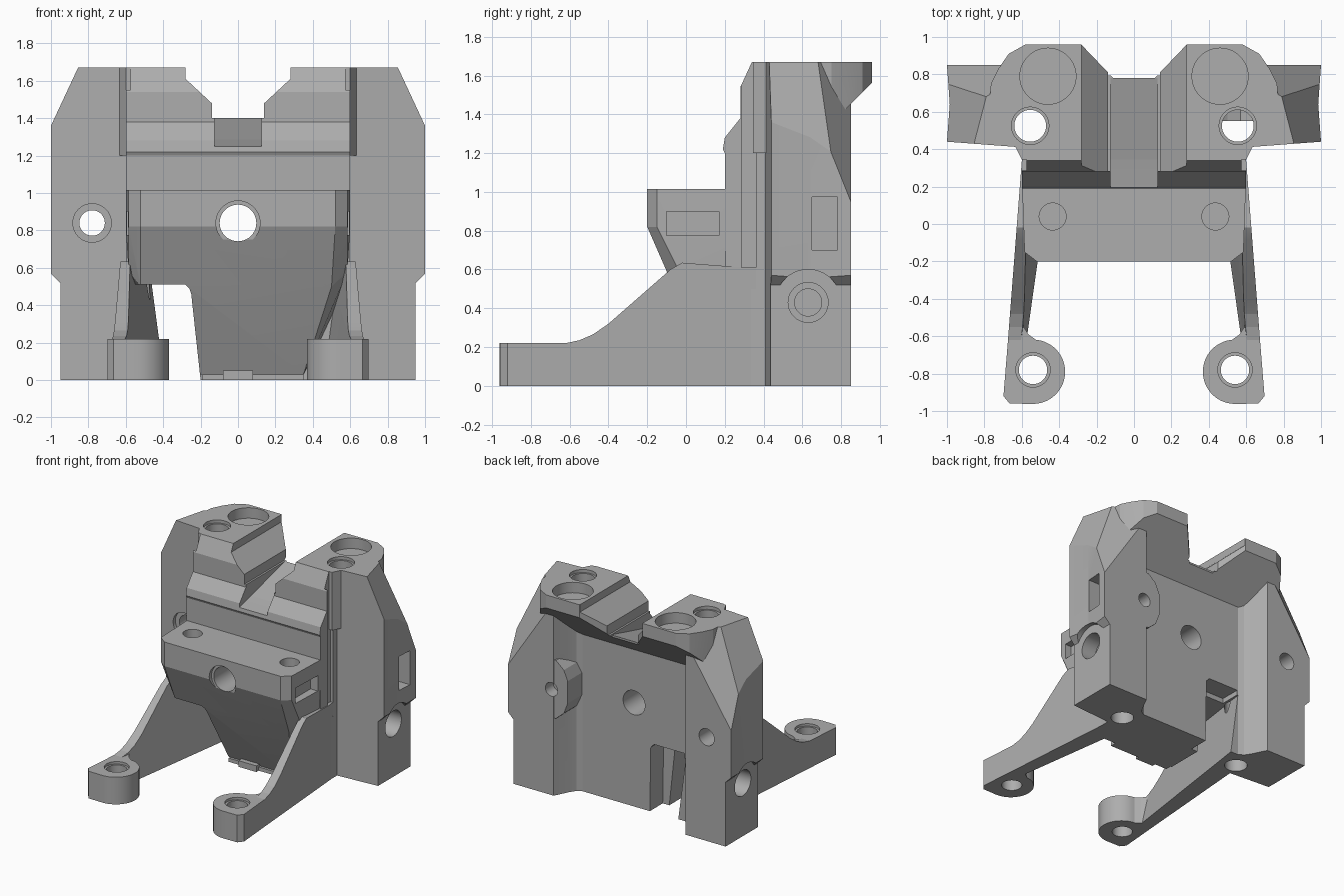
import bpy, bmesh, math

old = bpy.data.objects.get("Cube")
if old:
    bpy.data.objects.remove(old, do_unlink=True)

grey = bpy.data.materials.new("machined grey")
grey.use_nodes = True
tone = (0.42, 0.42, 0.42, 1)
grey.diffuse_color = tone
shader = next(n for n in grey.node_tree.nodes if n.type == "BSDF_PRINCIPLED")
shader.inputs["Base Color"].default_value = tone


def finish(name, bm):
    bm.normal_update()
    bmesh.ops.recalc_face_normals(bm, faces=bm.faces)
    mesh = bpy.data.meshes.new(name)
    bm.to_mesh(mesh)
    bm.free()
    mesh.materials.append(grey)
    ob = bpy.data.objects.new(name, mesh)
    bpy.context.collection.objects.link(ob)
    return ob


def prism(name, outline, axis, a, b, s=1, planes=()):
    """Extrude an outline along an axis, then slice it by (point, outward normal) planes."""
    place = {"x": lambda p, t: (t, p[0], p[1]),
             "y": lambda p, t: (p[0], t, p[1]),
             "z": lambda p, t: (p[0], p[1], t)}[axis]
    bm = bmesh.new()
    low = [bm.verts.new(place(p, a)) for p in outline]
    high = [bm.verts.new(place(p, b)) for p in outline]
    bm.faces.new(low)
    bm.faces.new(high)
    for i in range(len(low)):
        j = (i + 1) % len(low)
        bm.faces.new((low[i], low[j], high[j], high[i]))
    for co, no in planes:
        geom = bm.verts[:] + bm.edges[:] + bm.faces[:]
        bmesh.ops.bisect_plane(bm, geom=geom, plane_co=co, plane_no=no, clear_outer=True)
        bmesh.ops.holes_fill(bm, edges=[e for e in bm.edges if e.is_boundary])
    for v in bm.verts:
        v.co.x *= s
    return finish(name, bm)


def rect(x0, y0, x1, y1):
    return [(x0, y0), (x1, y0), (x1, y1), (x0, y1)]


def arc(cx, cy, r, start, end, n):
    angles = [math.radians(start + (end - start) * i / n) for i in range(n + 1)]
    return [(cx + r * math.cos(t), cy + r * math.sin(t)) for t in angles]


def rod(name, cx, cy, r, axis, a, b, s=1):
    return prism(name, arc(cx, cy, r, 0, 360, 40)[:-1], axis, a, b, s)


def cut(ob, cutters):
    bpy.context.view_layer.objects.active = ob
    for c in cutters:
        m = ob.modifiers.new("cut", "BOOLEAN")
        m.operation = "DIFFERENCE"
        m.solver = "EXACT"
        m.object = c
        bpy.ops.object.modifier_apply(modifier=m.name)


# Central wall with stepped, sloping front
body = prism("central_wall", [(0.2, 0), (0.2, 1.2), (0.19, 1.22), (0.2, 1.28), (0.28, 1.38),
             (0.28, 1.54), (0.34, 1.67), (0.665, 1.67), (0.665, 0)], "x", -0.6, 0.6)

# Overhanging top cap, underside sloped
half = [(0.6, 0.345), (0.77, 0.68), (0.765, 0.75), (0.725, 0.83), (0.67, 0.91), (0.58, 0.96)]
cap = prism("top_cap", half + [(-x, y) for x, y in reversed(half)], "z", 1.2, 1.67,
            planes=[((0, 0.665, 1.27), (0, 1, -1))])

# Front block tapering down to the wall foot
bm = bmesh.new()
points = [(0.5, -0.06, 0.5), (0.35, 0.17, 0.03), (0.35, 0.25, 0.03), (0.58, 0.25, 0.5),
          (-0.52, -0.06, 0.5), (-0.2, 0.17, 0.03), (-0.2, 0.25, 0.03), (-0.58, 0.25, 0.5)]
for s in (1, -1):
    points.append((s * 0.585, -0.03, 0.58))
    for z in (0.82, 1.015):
        points += [(s * 0.6, 0.25, z), (s * 0.585, -0.15, z), (s * 0.52, -0.2, z)]
bmesh.ops.convex_hull(bm, input=[bm.verts.new(p) for p in points])
bmesh.ops.delete(bm, geom=[v for v in bm.verts if not v.link_faces], context="VERTS")
block = finish("front_block", bm)

foot_plate = prism("wall_foot_plate", rect(-0.19, 0.15, 0.35, 0.3), "z", 0, 0.03)
foot_tab = prism("wall_foot_tab", rect(-0.08, 0.12, 0.08, 0.3), "z", 0, 0.05)
boss = prism("rear_boss", [(0.65, 1.1), (0.57, 1.1), (0.5, 1.04), (0.465, 0.96), (0.465, 0.78),
             (0.5, 0.69), (0.57, 0.63), (0.65, 0.63)], "y", 0.55, 0.849)

# Side columns, legs and feet
columns, legs, feet = [], [], []
for s, side in ((1, "left"), (-1, "right")):
    columns.append(prism(side + "_column",
        [(0.46, 0.665), (0.5, 0.685), (0.53, 0.73), (0.59, 0.85), (1, 0.85), (0.985, 0.64),
         (1, 0.44), (0.6, 0.41), (0.48, 0.5)],
        "z", 0, 1.67, s,
        [((1, 0.44, 1.36), (0.0713, 0.0186, 0.0339)), ((1, 0.85, 0.95), (0.0331, 0.0525, 0.022))]))
    legs.append(prism(side + "_leg",
        [(-0.9, 0), (-0.9, 0.22), (-0.62, 0.22), (-0.55, 0.235), (-0.48, 0.265), (-0.4, 0.32),
         (-0.08, 0.6), (-0.02, 0.635), (0.3, 0.61), (0.66, 0.61), (0.66, 0)], "x", 0.3, 0.8, s,
        [((0.7, -0.96, 0), (1.36, 0.105, 0)), ((0.515, -0.2, 0), (-0.233, -0.033, 0.031))]))
    feet.append(prism(side + "_foot",
        [(0.698, -0.92), (0.665, -0.96)] + arc(0.54, -0.79, 0.172, 270, 95, 20)
        + [(0.565, -0.59), (0.59, -0.55), (0.6, -0.5), (0.664, -0.5)], "z", 0, 0.22, s))

# Valley and channel between the towers
valley = prism("valley", [(-0.28, 1.8), (-0.28, 1.61), (-0.14, 1.48), (-0.14, 1.4),
               (0.14, 1.4), (0.14, 1.48), (0.28, 1.61), (0.28, 1.8)], "y", -0.1, 1.2)
channel = prism("channel", [(0, 1.23), (0.2, 1.25), (0.78, 1.4), (1.1, 1.42), (1.1, 1.8), (0, 1.8)],
                "x", -0.125, 0.125)
rear_vee = prism("rear_vee", [(-0.11, 0.78), (0.11, 0.78), (0.34, 1.02), (-0.34, 1.02)], "z", 1, 1.9)
# Bottom slot between the wall foot and the right leg, wider at the back
slot = prism("slot", [(-0.7, -0.1), (-0.7, 0.51), (-0.28, 0.51), (-0.26, 0.49), (-0.25, 0.46),
             (-0.2, 0), (-0.19, -0.1)], "y", -0.5, 1)
back_notch = prism("back_notch", [(-0.45, -0.1), (-0.45, 0.55), (-0.18, 0.55), (-0.15, 0.52),
                   (-0.14, -0.1)], "y", 0.5, 1)
# Front-to-back bores
bore = rod("centre_bore", 0, 0.84, 0.098, "y", -0.5, 1.1)
bore_rim = rod("centre_rim", 0, 0.84, 0.118, "y", -0.5, -0.17)
side_bore = rod("side_bore", -0.78, 0.84, 0.068, "y", 0.2, 1.1)
side_rim = rod("side_rim", -0.78, 0.84, 0.103, "y", 0.2, 0.46)
boss_bore = rod("boss_bore", 0.61, 0.855, 0.055, "y", 0.75, 1.1)
window = prism("column_window", rect(0.65, 0.7, 0.78, 0.975), "x", 0.88, 1.2)
helpers = [valley, channel, rear_vee, slot, back_notch, bore, bore_rim, side_bore,
           side_rim, boss_bore, window]

cut(body, [valley, channel, slot, back_notch, bore])
cut(cap, [valley, channel, rear_vee])
cut(block, [slot, bore, bore_rim])
cut(boss, [boss_bore])
cut(columns[0], [window, boss_bore])
cut(columns[1], [side_bore, side_rim])

# Mirrored bores, pockets and grooves
for i, s in enumerate((1, -1)):
    shaft = rod("shaft", 0.555, 0.525, 0.085, "z", -0.1, 1.9, s)
    shaft_rim = rod("shaft_rim", 0.555, 0.525, 0.1, "z", 1.645, 1.9, s)
    seat = rod("seat", 0.46, 0.79, 0.15, "z", 1.585, 1.9, s)
    screw = rod("screw", 0.435, 0.04, 0.072, "z", 0.9, 1.2, s)
    pocket = prism("pocket", rect(-0.1, 0.775, 0.17, 0.9), "x", 0.53, 0.7, s)
    groove = prism("groove", rect(0.285, 0.5, 0.36, 1.9), "x", 0.575, 0.7, s)
    foot_bore = rod("foot_bore", 0.54, -0.78, 0.076, "z", -0.1, 0.4, s)
    foot_rim = rod("foot_rim", 0.54, -0.78, 0.092, "z", 0.2, 0.4, s)
    step = prism("step", [(0.95, -0.1), (0.95, 0.52), (1.005, 0.575), (1.2, 0.575), (1.2, -0.1)],
                 "y", 0.2, 1, s)
    arch = rod("arch", 0.63, 0.43, 0.17, "x", 0.95, 1.2, s)
    ring = rod("ring", 0.63, 0.43, 0.103, "x", 0.82, 1.2, s)
    core = rod("core", 0.63, 0.43, 0.07, "x", 0.75, 1.2, s)
    cut(body, [shaft, shaft_rim, seat, groove])
    cut(cap, [shaft, shaft_rim, seat])
    cut(columns[i], [step, arch, ring, core, shaft, shaft_rim, seat])
    cut(block, [screw, pocket])
    cut(feet[i], [foot_bore, foot_rim])
    cut(legs[i], [foot_bore, foot_rim, shaft])
    helpers += [shaft, shaft_rim, seat, screw, pocket, groove, foot_bore, foot_rim,
                step, arch, ring, core]

for h in helpers:
    bpy.data.objects.remove(h, do_unlink=True)

# Smooth the bores, keep the machined edges sharp
bpy.ops.object.select_all(action="DESELECT")
for ob in [body, cap, block, boss, foot_plate, foot_tab] + columns + legs + feet:
    ob.select_set(True)
bpy.context.view_layer.objects.active = body
bpy.ops.object.shade_smooth_by_angle(angle=math.radians(11))
